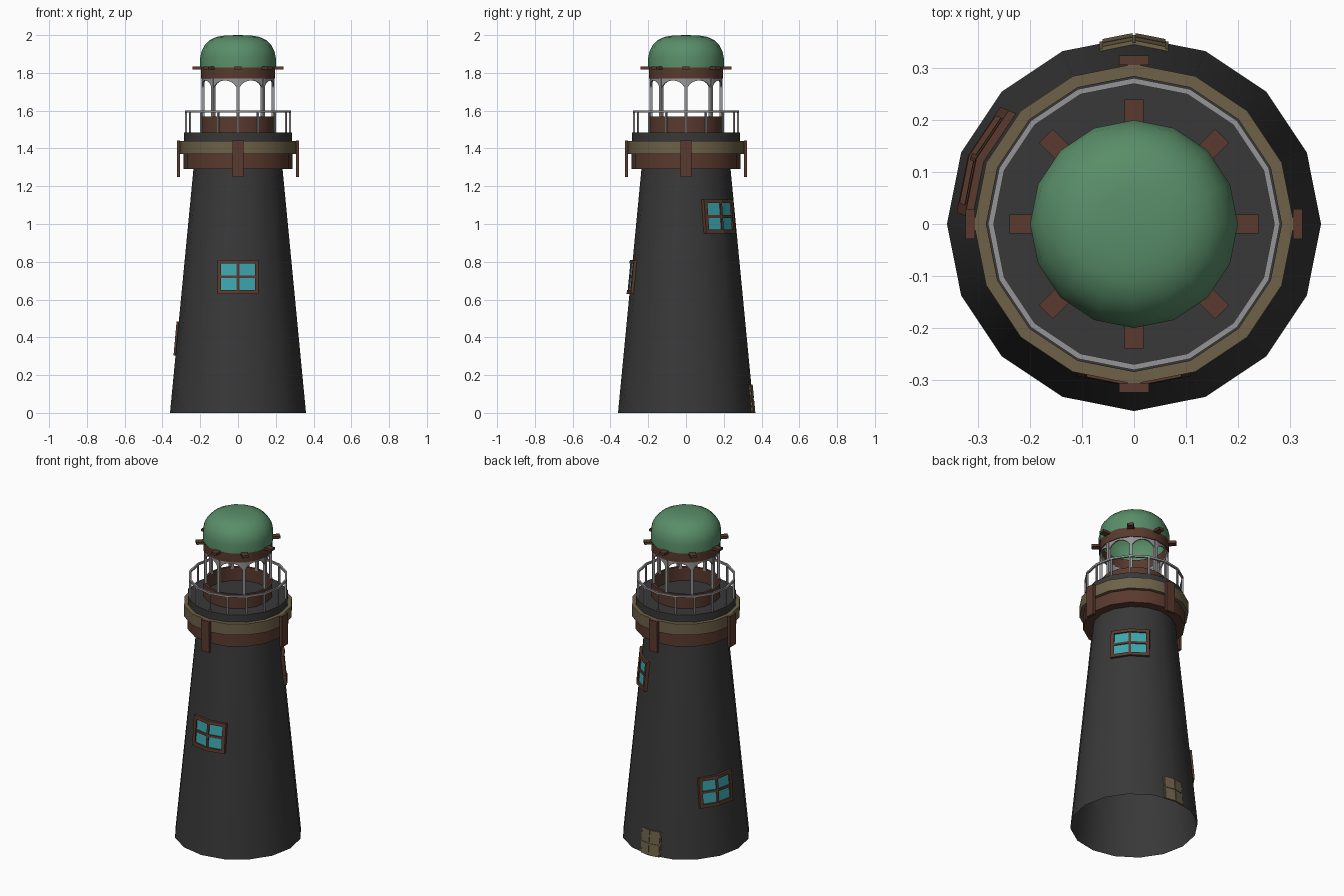
import bpy, bmesh
from math import sin, cos, pi, radians, sqrt
from mathutils import Matrix, Vector

if "Cube" in bpy.data.objects:
    bpy.data.objects.remove(bpy.data.objects["Cube"])

SIDES = 16


def material(name, rgb):
    m = bpy.data.materials.new(name)
    m.diffuse_color = (*rgb, 1)
    m.use_nodes = True
    m.node_tree.nodes["Principled BSDF"].inputs["Base Color"].default_value = m.diffuse_color
    return m


DARK = material("dark_wall", (0.04, 0.04, 0.04))
BROWN = material("brown", (0.10, 0.042, 0.027))
KHAKI = material("khaki", (0.155, 0.12, 0.065))
GREEN = material("green", (0.10, 0.27, 0.14))
GLASS = material("glass", (0.045, 0.38, 0.42))
METAL = material("metal", (0.30, 0.30, 0.31))


def finish(bm, name, mat, smooth=False):
    bmesh.ops.remove_doubles(bm, verts=bm.verts, dist=1e-5)
    bmesh.ops.recalc_face_normals(bm, faces=bm.faces)
    me = bpy.data.meshes.new(name)
    bm.to_mesh(me)
    bm.free()
    ob = bpy.data.objects.new(name, me)
    bpy.context.collection.objects.link(ob)
    me.materials.append(mat)
    if smooth:
        bpy.ops.object.select_all(action='DESELECT')
        ob.select_set(True)
        bpy.context.view_layer.objects.active = ob
        bpy.ops.object.shade_smooth_by_angle(angle=radians(35))
    return ob


def lathe(name, profile, mat, closed=False):
    """Spin an (r, z) profile around the z axis."""
    bm = bmesh.new()
    rings = [[bm.verts.new((r * cos(2 * pi * i / SIDES), r * sin(2 * pi * i / SIDES), z))
              for i in range(SIDES)] for r, z in profile]
    pairs = list(zip(rings, rings[1:]))
    if closed:
        pairs.append((rings[-1], rings[0]))
    for a, b in pairs:
        for i in range(SIDES):
            j = (i + 1) % SIDES
            bm.faces.new((a[i], a[j], b[j], b[i]))
    return finish(bm, name, mat, True)


def band(name, r0, r1, z0, z1, mat):
    return lathe(name, [(r0, z0), (r1, z0), (r1, z1), (r0, z1)], mat, True)


def radial_boxes(name, count, r0, r1, width, z0, z1, mat):
    """Boxes repeated evenly around the tower."""
    bm = bmesh.new()
    for i in range(count):
        m = (Matrix.Rotation(2 * pi * i / count, 4, 'Z')
             @ Matrix.Translation(((r0 + r1) / 2, 0, (z0 + z1) / 2))
             @ Matrix.Diagonal((r1 - r0, width, z1 - z0, 1)))
        bmesh.ops.create_cube(bm, size=1, matrix=m)
    return finish(bm, name, mat)


def bridge_sections(bm, sections):
    """Solid strip through a row of four-point sections."""
    secs = [[bm.verts.new(p) for p in s] for s in sections]
    for a, b in zip(secs, secs[1:]):
        for k in range(4):
            bm.faces.new((a[k], a[(k + 1) % 4], b[(k + 1) % 4], b[k]))
    bm.faces.new(secs[0])
    bm.faces.new(secs[-1])


def wall_radius(z):
    return 0.36 - 0.125 * z / 1.3


def wall_slab(bm, az, u0, u1, z0, z1, d):
    """Slab lying on the sloped wall, folded over the wall edge at angle az."""
    fold = pi / SIDES

    def point(u, z, off):
        v = Vector((wall_radius(z) + off - abs(u) * sin(fold), u * cos(fold), z))
        return Matrix.Rotation(radians(az), 3, 'Z') @ v

    us = [u0, 0, u1] if u0 < 0 < u1 else [u0, u1]
    bridge_sections(bm, [[point(u, z0, -0.004), point(u, z0, d),
                          point(u, z1, d), point(u, z1, -0.004)] for u in us])


def window(name, az, zc):
    w, h, t = 0.112, 0.09, 0.02
    bm = bmesh.new()
    wall_slab(bm, az, -w + t / 2, w - t / 2, zc - h + t / 2, zc + h - t / 2, 0.005)
    finish(bm, name + "_panes", GLASS)
    bm = bmesh.new()
    for s in (-1, 1):
        u, z = sorted((s * w, s * (w - t))), sorted((zc + s * h, zc + s * (h - t)))
        wall_slab(bm, az, *u, zc - h, zc + h, 0.015)
        wall_slab(bm, az, -w + t, w - t, *z, 0.015)
    wall_slab(bm, az, -0.007, 0.007, zc - h + t, zc + h - t, 0.011)
    wall_slab(bm, az, -w + t, w - t, zc - 0.007, zc + 0.007, 0.011)
    finish(bm, name + "_frame", BROWN)


# Tower and gallery
lathe("tower", [(0.36, 0), (wall_radius(1.3), 1.3)], DARK)
lathe("gallery_lower_band", [(0.2, 1.29), (0.288, 1.29), (0.288, 1.37)], BROWN)
band("gallery_upper_band", 0.27, 0.308, 1.37, 1.44, KHAKI)
lathe("gallery_deck", [(0.285, 1.43), (0.285, 1.485), (0, 1.485)], DARK)
radial_boxes("gallery_brackets", 4, 0.306, 0.324, 0.057, 1.25, 1.442, BROWN)

# Railing
band("rail", 0.270, 0.281, 1.59, 1.602, METAL)
radial_boxes("rail_posts", 16, 0.270, 0.280, 0.010, 1.48, 1.595, METAL)

# Lantern room
band("lantern_base", 0.183, 0.196, 1.48, 1.57, BROWN)
radial_boxes("lantern_columns", 8, 0.178, 0.194, 0.017, 1.56, 1.775, METAL)
band("lantern_top_band", 0.183, 0.197, 1.77, 1.832, BROWN)
radial_boxes("eave_blocks", 8, 0.185, 0.24, 0.037, 1.818, 1.833, BROWN)

# Arches between the columns
bm = bmesh.new()
for bay in range(8):
    sections = []
    for k in range(13):
        t = k / 12
        ang = (bay + t) * pi / 4
        local = ang % (pi / 8) - pi / 16
        chord = cos(pi / 16) / cos(local)
        x = max(-1, min(1, (2 * t - 1) / 0.9))
        zb = 1.71 + 0.05 * sqrt(1 - x * x)
        sections.append([Vector((r * chord * cos(ang), r * chord * sin(ang), z))
                         for r, z in ((0.183, zb), (0.192, zb), (0.192, 1.775), (0.183, 1.775))])
    bridge_sections(bm, sections)
finish(bm, "lantern_arches", METAL)

# Dome, open underneath
lathe("dome", [(0.2, 1.828), (0.2, 1.88), (0.193, 1.915), (0.176, 1.947), (0.150, 1.973),
               (0.115, 1.990), (0.07, 1.998), (0, 2.0)], GREEN)

# Windows and door
window("front_window", -90, 0.72)
window("left_window", 157.5, 0.395)
window("right_window", 45, 1.04)
bm = bmesh.new()
wall_slab(bm, 90, -0.068, 0.068, 0.0, 0.15, 0.004)
for a, b in ((0, 0.07), (0.078, 0.15)):
    wall_slab(bm, 90, -0.062, -0.003, a, b, 0.008)
    wall_slab(bm, 90, 0.003, 0.062, a, b, 0.008)
finish(bm, "door", KHAKI)
